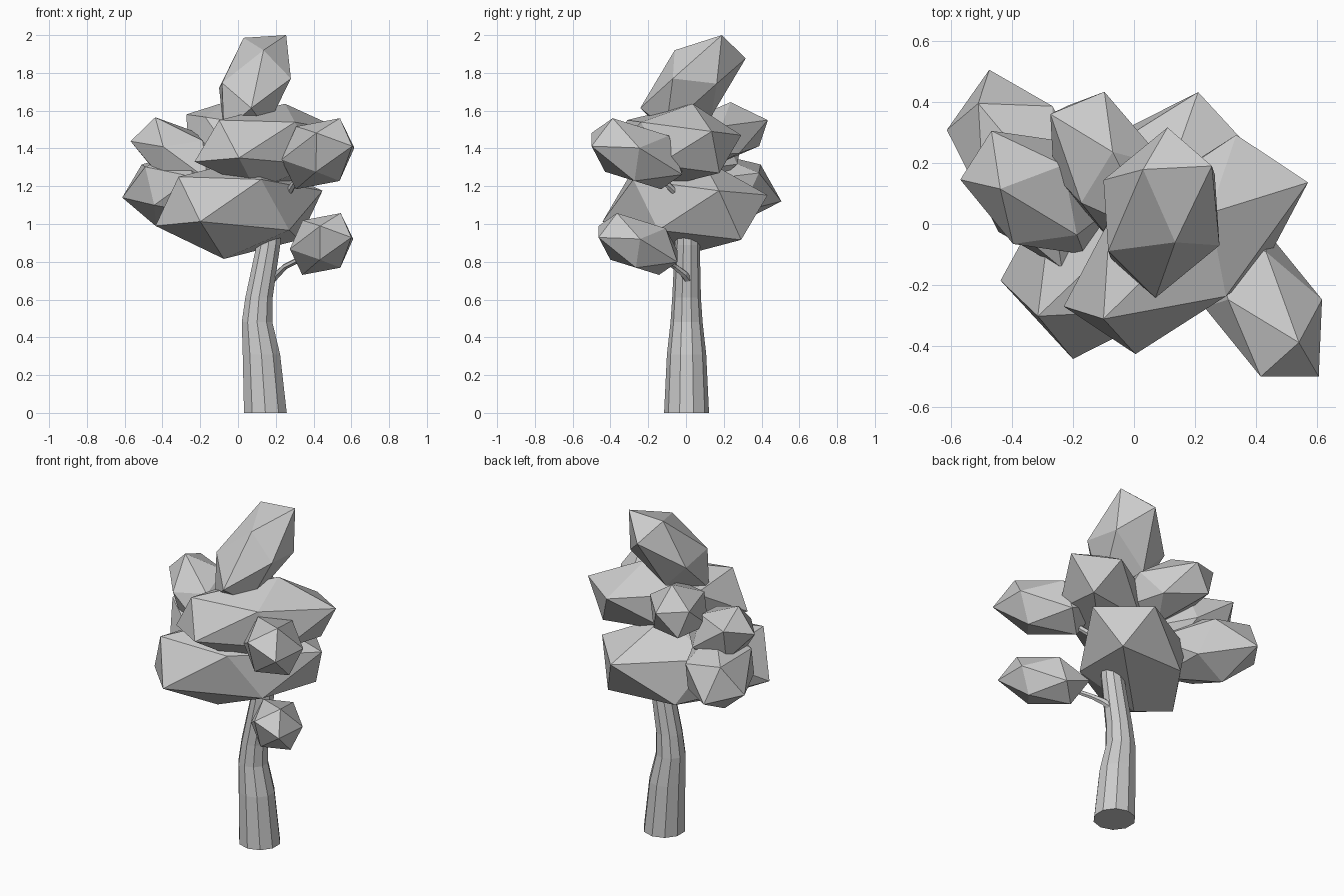
import bpy, bmesh, math
from mathutils import Matrix, Vector

cube = bpy.data.objects.get("Cube")
if cube:
    bpy.data.objects.remove(cube, do_unlink=True)


def make_material(name, colour):
    mat = bpy.data.materials.new(name)
    mat.use_nodes = True
    mat.diffuse_color = colour
    mat.node_tree.nodes["Principled BSDF"].inputs["Base Color"].default_value = colour
    return mat


grey = make_material("plain grey", (0.6, 0.6, 0.6, 1))


def finish(bm, name):
    """Turn a bmesh into a flat shaded object with outward normals."""
    bmesh.ops.recalc_face_normals(bm, faces=bm.faces)
    mesh = bpy.data.meshes.new(name)
    bm.to_mesh(mesh)
    bm.free()
    mesh.materials.append(grey)
    obj = bpy.data.objects.new(name, mesh)
    bpy.context.collection.objects.link(obj)
    return obj


def columns(vectors):
    return Matrix(vectors).transposed()


def clump(name, centre, corners):
    """Low-poly ball stretched so that one of its faces gets the given corners."""
    centre = Vector(centre)
    bm = bmesh.new()
    bmesh.ops.create_icosphere(bm, subdivisions=1, radius=1)
    bm.faces.ensure_lookup_table()
    source = columns([v.co.copy() for v in bm.faces[0].verts])
    target = columns([Vector(c) - centre for c in corners])
    stretch = target @ source.inverted()
    for v in bm.verts:
        v.co = centre + stretch @ v.co
    return finish(bm, name)


def tube(name, path, radii, sides, level=False):
    """Faceted tapering limb along a path; level keeps its rings horizontal."""
    points = [Vector(p) for p in path]
    last = len(points) - 1
    bm = bmesh.new()
    rings = []
    for i, (p, r) in enumerate(zip(points, radii)):
        along = points[min(i + 1, last)] - points[max(i - 1, 0)]
        if level:
            along = Vector((0, 0, 1))
        turn = along.to_track_quat("Z", "Y")
        ring = []
        for k in range(sides):
            t = math.tau * (k + 0.5) / sides
            ring.append(bm.verts.new(p + turn @ Vector((r * math.cos(t), r * math.sin(t), 0))))
        rings.append(ring)
    for low, high in zip(rings, rings[1:]):
        for k in range(sides):
            n = (k + 1) % sides
            bm.faces.new((low[k], low[n], high[n], high[k]))
    bm.faces.new(rings[0])
    bm.faces.new(rings[-1])
    return finish(bm, name)


# Bent, tapering trunk
tube("trunk",
     [(0.145, 0.003, 0), (0.124, 0.003, 0.31), (0.101, 0.003, 0.48), (0.111, 0.003, 0.61),
      (0.161, 0.007, 0.89), (0.17, 0.007, 1.05)],
     [0.119, 0.104, 0.085, 0.076, 0.066, 0.06], 10, level=True)

# Thin branches that carry the two outer clumps
tube("lower_branch",
     [(0.16, 0.02, 0.69), (0.21, -0.01, 0.735), (0.25, -0.06, 0.775), (0.36, -0.15, 0.83)],
     [0.024, 0.02, 0.016, 0.014], 6)
tube("upper_branch",
     [(0.17, 0, 1), (0.25, -0.03, 1.14), (0.3, -0.11, 1.22), (0.37, -0.2, 1.31)],
     [0.024, 0.02, 0.017, 0.014], 6)

# Foliage: each clump has a centre and the corners of one face
clump("crown_clump", (0.09, 0.037, 1.745),
      [(0.255, 0.19, 2.0), (0.135, -0.06, 1.92), (0.28, -0.07, 1.77)])
clump("upper_clump", (0.17, -0.067, 1.41),
      [(0.005, -0.426, 1.35), (-0.1, -0.311, 1.55), (-0.23, -0.27, 1.33)])
clump("main_clump", (0.005, -0.005, 1.083),
      [(-0.2, -0.442, 1.013), (-0.315, -0.302, 1.25), (-0.437, -0.185, 0.99)])
clump("right_upper_clump", (-0.315, 0.103, 1.363),
      [(-0.438, 0.115, 1.565), (-0.467, 0.305, 1.488), (-0.231, 0.193, 1.49)])
clump("right_lower_clump", (-0.355, 0.18, 1.185),
      [(-0.51, 0.395, 1.315), (-0.474, 0.505, 1.12), (-0.613, 0.308, 1.14)])
clump("back_clump", (-0.075, 0.175, 1.47),
      [(-0.07, 0.236, 1.645), (-0.097, 0.433, 1.55), (-0.274, 0.36, 1.58)])

# Two clumps of one shape on the thin branches, the lower one smaller
outer_face = [Vector(v) for v in ((0.117, -0.128, 0.188), (0.182, -0.24, 0.04), (-0.008, -0.24, 0.11))]
for name, centre, size in (("left_upper_clump", (0.423, -0.26, 1.372), 1),
                           ("left_lower_clump", (0.442, -0.254, 0.894), 0.87)):
    clump(name, centre, [Vector(centre) + size * v for v in outer_face])
